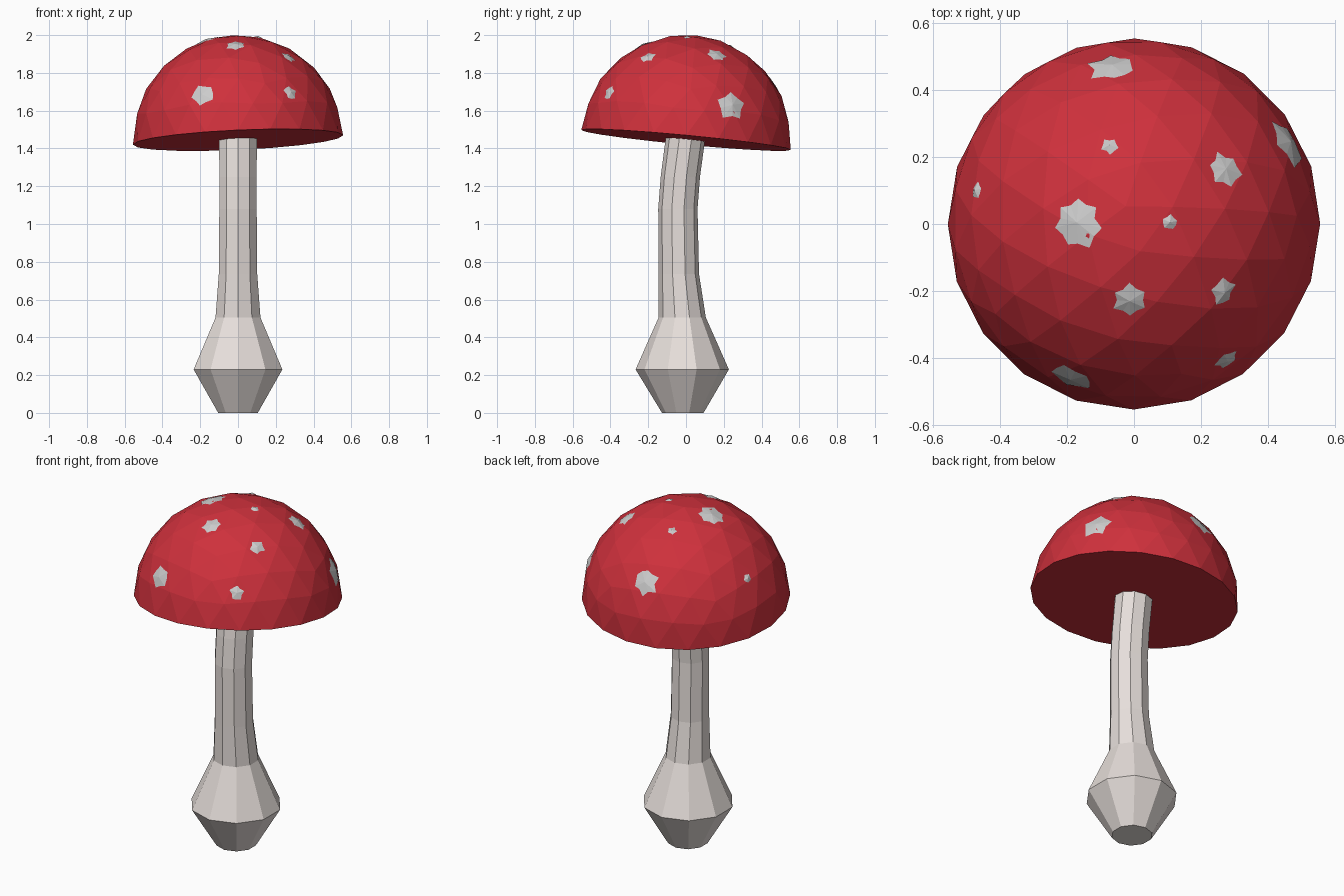
import bpy, bmesh, math, random
from mathutils import Vector

if "Cube" in bpy.data.objects:
    bpy.data.objects.remove(bpy.data.objects["Cube"])

random.seed(4)
CENTRE = Vector((0, 0, 1.445))
RADIUS = 0.557
TILT = Vector((0, 0, 1)).rotation_difference(Vector((-0.045, 0.095, 1)).normalized())


def material(name, rgb):
    m = bpy.data.materials.new(name)
    m.diffuse_color = (*rgb, 1)
    m.use_nodes = True
    m.node_tree.nodes["Principled BSDF"].inputs["Base Color"].default_value = m.diffuse_color
    return m


def finish(bm, name, mat=None):
    bmesh.ops.recalc_face_normals(bm, faces=bm.faces)
    me = bpy.data.meshes.new(name)
    bm.to_mesh(me)
    bm.free()
    ob = bpy.data.objects.new(name, me)
    bpy.context.collection.objects.link(ob)
    if mat:
        me.materials.append(mat)
    return ob


# Stem: ten-sided rings (z, centre y, radius) with a bulb at the foot
rings = [(0, -0.017, 0.11), (0.23, -0.02, 0.247), (0.505, -0.02, 0.125),
         (0.735, -0.038, 0.107), (1.08, -0.043, 0.104), (1.25, -0.03, 0.104),
         (1.49, 0.002, 0.105)]
bm = bmesh.new()
loops = []
for z, cy, r in rings:
    loops.append([bm.verts.new((r * math.cos(a), cy + r * math.sin(a), z))
                  for a in (math.radians(18 + 36 * i) for i in range(10))])
for lo, hi in zip(loops, loops[1:]):
    for i in range(10):
        j = (i + 1) % 10
        bm.faces.new((lo[i], lo[j], hi[j], hi[i]))
bm.faces.new(loops[0])
bm.faces.new(loops[-1])
finish(bm, "stem", material("stem_cream", (0.80, 0.74, 0.71)))

# Cap: tilted upper half of an icosphere with a flat underside
bm = bmesh.new()
bmesh.ops.create_icosphere(bm, subdivisions=3, radius=RADIUS)
bmesh.ops.delete(bm, geom=[v for v in bm.verts if v.co.z < -0.01], context='VERTS')
bm.faces.new(sorted((v for v in bm.verts if v.is_boundary),
                    key=lambda v: math.atan2(v.co.y, v.co.x)))
for v in bm.verts:
    v.co = CENTRE + TILT @ v.co
cap = finish(bm, "cap", material("cap_red", (0.62, 0.03, 0.045)))
bpy.context.view_layer.update()


def on_cap(direction, lift):
    """Point on the faceted cap in a direction from its centre."""
    d = direction.normalized()
    hit, loc, _, _ = cap.ray_cast(CENTRE + d * 2, -d)
    return loc + d * lift


# Spots: irregular low fans lying on the cap (x, y, radius, points, raggedness)
spots = [(-0.17, 0.005, 0.083, 7, 0.15), (-0.073, 0.235, 0.027, 5, 0.15),
         (-0.475, 0.10, 0.027, 5, 0.2), (0.275, 0.165, 0.058, 6, 0.15),
         (0.107, 0.005, 0.026, 5, 0.2), (-0.013, -0.23, 0.056, 6, 0.1),
         (0.27, -0.205, 0.043, 5, 0.2), (0.28, -0.41, 0.044, 5, 0.2),
         (-0.19, -0.465, 0.072, 5, 0.15), (-0.065, 0.475, 0.078, 6, 0.2),
         (0.465, 0.245, 0.088, 5, 0.15)]
for k, (x, y, r, n, ragged) in enumerate(spots):
    d = Vector((x, y, math.sqrt(RADIUS ** 2 - x * x - y * y)))
    u = d.cross(Vector((0, 1, 0.3))).normalized()
    w = u.cross(d).normalized()
    bm = bmesh.new()
    apex = bm.verts.new(on_cap(d, 0.01))
    rim = []
    start = random.random() * math.tau
    for i in range(2 * n):
        a = start + math.pi * i / n
        rr = r * (1 if i % 2 == 0 else 0.76) * random.uniform(1 - ragged, 1 + ragged / 2)
        rim.append(bm.verts.new(on_cap(d + (u * math.cos(a) + w * math.sin(a)) * rr, 0.002)))
    for i in range(2 * n):
        bm.faces.new((apex, rim[i], rim[(i + 1) % (2 * n)]))
    for f in bm.faces:
        f.normal_update()
        if f.normal.dot(d) < 0:
            f.normal_flip()
    me = bpy.data.meshes.new(f"spot_{k + 1}")
    bm.to_mesh(me)
    bm.free()
    bpy.context.collection.objects.link(bpy.data.objects.new(me.name, me))
